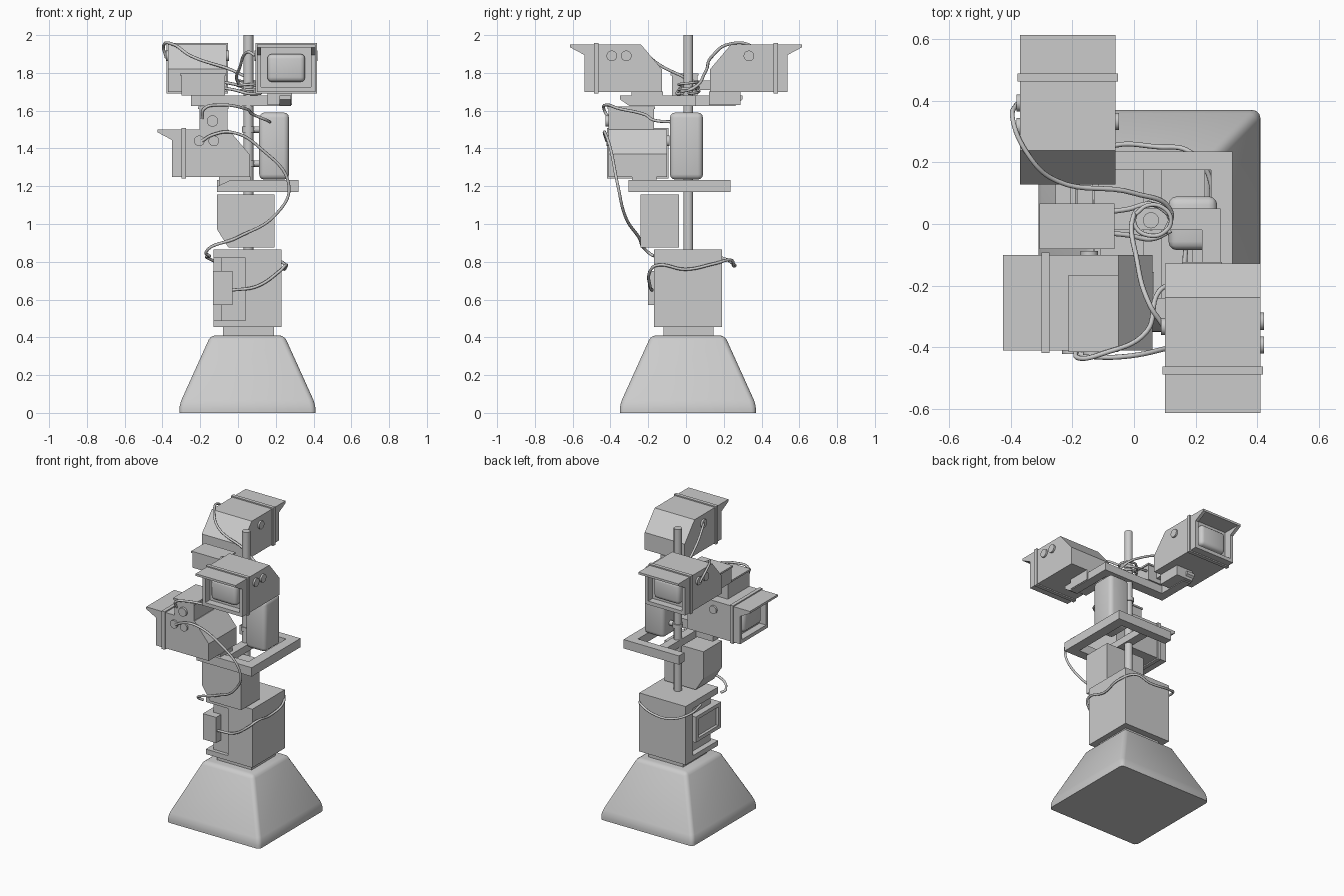
import bpy, bmesh, math
from mathutils import Matrix, Vector

if "Cube" in bpy.data.objects:
    bpy.data.objects.remove(bpy.data.objects["Cube"])

I = Matrix.Identity(4)


def finish(name, bm, m=I, smooth=False):
    bmesh.ops.recalc_face_normals(bm, faces=bm.faces)
    me = bpy.data.meshes.new(name)
    bm.to_mesh(me)
    bm.free()
    me.transform(m)
    ob = bpy.data.objects.new(name, me)
    bpy.context.collection.objects.link(ob)
    if smooth:
        bpy.ops.object.select_all(action='DESELECT')
        ob.select_set(True)
        bpy.context.view_layer.objects.active = ob
        bpy.ops.object.shade_smooth_by_angle(angle=math.radians(40))
    return ob


def box(name, x, y, z, m=I, r=0, seg=3):
    """Box from (min, max) ranges, optionally rounded."""
    bm = bmesh.new()
    bmesh.ops.create_cube(bm, size=1)
    for v in bm.verts:
        v.co = Vector([(a + b) / 2 + c * (b - a) for (a, b), c in zip((x, y, z), v.co)])
    if r:
        bmesh.ops.bevel(bm, geom=bm.edges[:], offset=r, segments=seg, profile=0.5, affect='EDGES')
    return finish(name, bm, m, r > 0)


def prism(name, pts, lo, hi, axis, m=I):
    """Extrude a 2D outline along an axis; outline uses the other two axes in order."""
    def put(p, h):
        c = list(p)
        c.insert(axis, h)
        return c
    bm = bmesh.new()
    f = bm.faces.new([bm.verts.new(put(p, lo)) for p in pts])
    new = bmesh.ops.extrude_face_region(bm, geom=[f])['geom']
    d = put((0, 0), hi - lo)
    bmesh.ops.translate(bm, vec=d, verts=[v for v in new if isinstance(v, bmesh.types.BMVert)])
    return finish(name, bm, m)


def rod(name, p, q, r, m=I, n=24):
    p, q = Vector(p), Vector(q)
    bm = bmesh.new()
    bmesh.ops.create_cone(bm, cap_ends=True, segments=n, radius1=r, radius2=r, depth=(q - p).length)
    rot = (q - p).to_track_quat('Z', 'Y').to_matrix().to_4x4()
    return finish(name, bm, m @ Matrix.Translation((p + q) / 2) @ rot, True)


def cut(ob, cutter):
    mod = ob.modifiers.new("cut", 'BOOLEAN')
    mod.operation = 'DIFFERENCE'
    mod.object = cutter
    mod.solver = 'EXACT'
    bpy.context.view_layer.objects.active = ob
    bpy.ops.object.modifier_apply(modifier="cut")
    bpy.data.objects.remove(cutter)


def cable(name, pts, r=0.008):
    cu = bpy.data.curves.new(name, 'CURVE')
    cu.dimensions = '3D'
    cu.bevel_depth, cu.bevel_resolution, cu.resolution_u = r, 2, 8
    cu.use_fill_caps = True
    sp = cu.splines.new('BEZIER')
    sp.bezier_points.add(len(pts) - 1)
    for b, p in zip(sp.bezier_points, pts):
        b.co = p
        b.handle_left_type = b.handle_right_type = 'AUTO'
    bpy.context.collection.objects.link(bpy.data.objects.new(name, cu))


def camera(name, loc, turn):
    """Hooded camera housing facing local -y, bottom at local z = 0."""
    m = Matrix.Translation(loc) @ Matrix.Rotation(turn, 4, 'Z')
    side = [(.18, 0), (.18, .12), (.07, .25), (-.305, .25), (-.305, .235), (-.23, .195), (-.23, 0)]
    body = prism(name + "_housing", side, -.155, .155, 0, m)
    cut(body, box("cutter", (-.132, .132), (-.5, -.18), (.025, .235), m))
    box(name + "_lens", (-.1, .1), (-.222, -.16), (.052, .2), m, .025)
    # collar ring
    ring = box(name + "_collar", (-.163, .163), (-.18, -.155), (-.008, .258), m)
    cut(ring, box("cutter", (-.15, .15), (-.3, 0), (.005, .245), m))
    # cable sockets on the sides, mounting foot below
    for i, y in enumerate((-.085, -.008)):
        rod(f"{name}_socket_{i}", (.14, y, .19), (.167, y, .19), .028, m)
    rod(name + "_socket_back", (-.167, -.025, .19), (-.14, -.025, .19), .028, m)
    box(name + "_foot", (-.1, .03), (.02, .185), (-.07, .001), m)


# base pyramid with rounded edges
bm = bmesh.new()
rings = [[bm.verts.new((.05 + h * sx, .01 + h * sy, z)) for sx, sy in ((-1, -1), (1, -1), (1, 1), (-1, 1))]
         for h, z in ((.36, 0), (.36, .045), (.195, .41))]
bm.faces.new(rings[0])
bm.faces.new(rings[2])
for a, b in zip(rings, rings[1:]):
    for i in range(4):
        j = (i + 1) % 4
        bm.faces.new((a[i], a[j], b[j], b[i]))
bmesh.ops.bevel(bm, geom=[e for e in bm.edges if any(v.co.z > 0 for v in e.verts)],
                offset=.025, segments=3, profile=.5, affect='EDGES')
finish("base", bm, I, True)
box("neck", (-.08, .19), (-.12, .145), (.39, .47))

# cabinet: two slabs around a notched core
for n, z in (("cabinet_floor", (.455, .49)), ("cabinet_roof", (.82, .865))):
    box(n, (-.13, .23), (-.17, .19), z)
prism("cabinet_core", [(.23, .19), (-.13, .19), (-.13, .11), (-.09, .11), (-.09, -.145),
                       (.04, -.145), (.04, -.17), (.23, -.17)], .49, .82, 2)
screen = box("cabinet_screen", (-.132, -.03), (-.2, .08), (.57, .75))
cut(screen, box("cutter", (-.3, -.112), (-.17, .05), (.595, .725)))

# pole and chamfered box in front of it
rod("pole", (.055, .012, .85), (.055, .012, 2), .026)
prism("chamfered_box", [(-.11, 1.157), (.192, 1.157), (.192, .875), (-.05, .875), (-.11, .97)],
      -.24, -.036, 1)

# lower frame, open to the left
box("lower_frame_back", (-.11, .32), (.175, .235), (1.17, 1.232))
box("lower_frame_right", (.25, .32), (-.24, .175), (1.17, 1.232))
prism("lower_frame_front", [(-.11, 1.17), (.32, 1.17), (.32, 1.232), (-.04, 1.232), (-.11, 1.2)],
      -.305, -.24, 1)
box("lower_frame_tie", (.03, .09), (-.24, .175), (1.175, 1.225))

# rounded canister with pole clamps
box("canister", (.112, .27), (-.085, .09), (1.235, 1.59), I, .028)
for i, z in enumerate((1.32, 1.5)):
    rod(f"clamp_{i}", (.05, .012, z), (.13, .012, z), .017)
    rod(f"clamp_collar_{i}", (.055, .012, z - .015), (.055, .012, z + .015), .033)

# upper frame: a Z of three arms
box("upper_frame_cross", (-.25, .28), (-.02, .05), (1.625, 1.68))
prism("upper_frame_right", [(-.02, 1.625), (-.02, 1.68), (-.35, 1.68), (-.35, 1.66), (-.3, 1.625)],
      .22, .28, 0)
prism("upper_frame_left", [(.05, 1.625), (.05, 1.68), (.3, 1.68), (.3, 1.66), (.26, 1.625)],
      -.25, -.19, 0)

# three cameras
camera("right_camera", (.255, -.308, 1.7), 0)
camera("left_camera", (-.215, .308, 1.7), math.pi)
camera("middle_camera", (-.12, -.255, 1.25), -math.pi / 2)

# junction boxes
box("junction_box", (-.205, -.055), (-.41, -.17), (1.495, 1.61))
box("junction_box_lid", (-.212, -.05), (-.415, -.165), (1.61, 1.622))
rod("junction_box_socket", (-.135, -.425, 1.545), (-.135, -.4, 1.545), .03)
box("upper_box", (-.3, -.07), (-.075, .06), (1.68, 1.785))
box("upper_box_lid", (-.306, -.064), (-.081, .066), (1.785, 1.797))
for i, x in enumerate((-.23, -.16)):
    box(f"upper_box_plug_{i}", (x - .025, x + .025), (.06, .14), (1.71, 1.76))

# cables
cable("front_cable", [(-.19, -.42, 1.44), (-.14, -.43, 1.47), (-.03, -.43, 1.485), (.12, -.4, 1.4), (.27, -.36, 1.2),
                      (.2, -.325, 1.05), (0, -.25, .93), (-.17, -.2, .85), (-.15, -.17, .83)])
cable("cabinet_cable", [(-.03, -.18, .65), (.1, -.19, .67), (.22, -.19, .75), (.25, -.16, .78), (.245, 0, .76),
                        (.245, .15, .79), (.18, .235, .81), (.08, .25, .78), (-.08, .25, .79),
                        (-.16, .19, .82), (-.15, .05, .83)])
cable("left_camera_cable", [(-.38, .39, 1.88), (-.395, .35, 1.94), (-.34, .22, 1.95), (-.25, .14, 1.89), (0, .1, 1.8),
                            (.12, .04, 1.72), (.1, -.03, 1.7)])
cable("right_camera_cable", [(.095, -.33, 1.89), (.05, -.26, 1.91), (.01, -.12, 1.83), (.0, .03, 1.75), (.05, .07, 1.7)])
cable("junction_cable", [(-.19, -.41, 1.56), (-.18, -.435, 1.61), (-.1, -.42, 1.63), (.04, -.35, 1.61),
                         (.08, -.22, 1.58), (.15, -.17, 1.55), (.17, -.07, 1.54)])
for i, (y, z) in enumerate(((.04, 1.75), (-.03, 1.72))):
    cable(f"box_cable_{i}", [(-.075, y, z), (-.02, y * 1.2, z - .01), (.06, y * 1.6, z - .03), (.12, y * .7, z - .03)])
# coil around the pole
cable("pole_coil", [(.06 + .06 * math.cos(i * .9), .012 + .05 * math.sin(i * .9), 1.69 + i * .004) for i in range(18)], .007)
